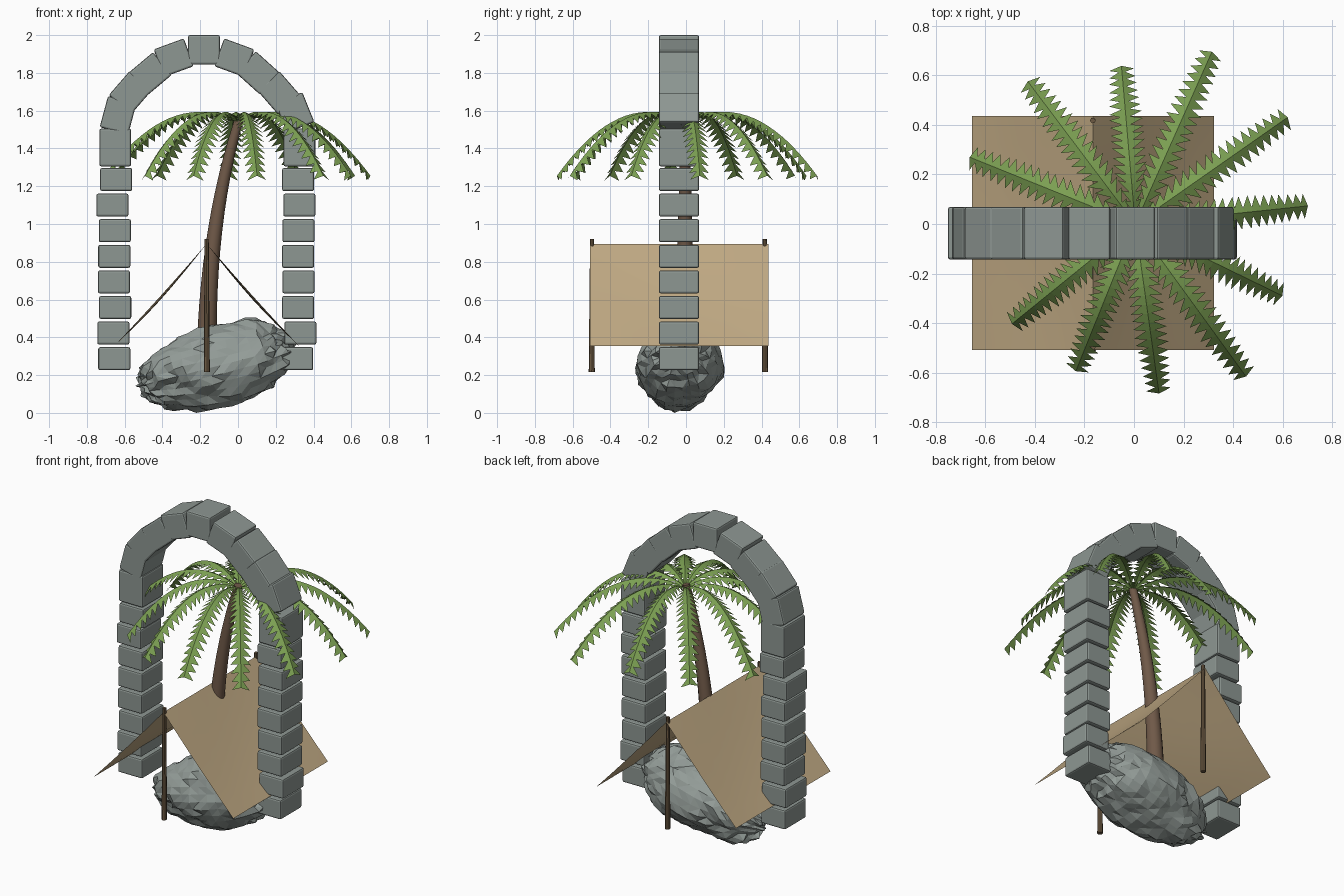
import bpy, bmesh, math, random
from mathutils import Vector, Matrix, noise

random.seed(4)
cube = bpy.data.objects.get("Cube")
if cube:
    bpy.data.objects.remove(cube, do_unlink=True)


def material(name, rgb):
    m = bpy.data.materials.new(name)
    m.use_nodes = True
    m.diffuse_color = (*rgb, 1)
    m.node_tree.nodes["Principled BSDF"].inputs["Base Color"].default_value = (*rgb, 1)
    return m


STONE = material("grey stone", (0.27, 0.31, 0.29))
ROCK = material("rock grey", (0.29, 0.33, 0.31))
LEAF = material("palm green", (0.20, 0.35, 0.085))
BARK = material("bark brown", (0.16, 0.10, 0.065))
POLE = material("pole brown", (0.15, 0.10, 0.055))
CLOTH = material("tan canvas", (0.53, 0.40, 0.23))


def finish(bm, name, mat, smooth=False):
    mesh = bpy.data.meshes.new(name)
    bm.to_mesh(mesh)
    bm.free()
    mesh.materials.append(mat)
    for p in mesh.polygons:
        p.use_smooth = smooth
    ob = bpy.data.objects.new(name, mesh)
    bpy.context.scene.collection.objects.link(ob)
    return ob


def block(name, x, z, w, h, tilt=0):
    # One bevelled stone, turned about the depth axis
    bm = bmesh.new()
    bmesh.ops.create_cube(bm, size=1, matrix=Matrix.Diagonal((w, 0.213, h, 1)))
    bmesh.ops.bevel(bm, geom=bm.edges[:], offset=0.01, segments=2, affect='EDGES', profile=0.5)
    ob = finish(bm, name, STONE)
    ob.location = (x, -0.037, z)
    ob.rotation_euler.y = math.radians(tilt)


def tube(name, path, radii, sides, mat):
    # Tapered tube along a path, capped at both ends
    bm = bmesh.new()
    rings = []
    for i, p in enumerate(path):
        d = path[min(i + 1, len(path) - 1)] - path[max(i - 1, 0)]
        q = Vector((0, 0, 1)).rotation_difference(d)
        ring = []
        for k in range(sides):
            a = math.tau * k / sides
            ring.append(bm.verts.new(p + q @ Vector((math.cos(a), math.sin(a), 0)) * radii[i]))
        rings.append(ring)
    for a, b in zip(rings, rings[1:]):
        for k in range(sides):
            n = (k + 1) % sides
            bm.faces.new((a[k], a[n], b[n], b[k]))
    bm.faces.new(rings[0][::-1])
    bm.faces.new(rings[-1])
    ob = finish(bm, name, mat, True)
    bpy.context.view_layer.objects.active = ob
    ob.select_set(True)
    bpy.ops.object.shade_smooth_by_angle(angle=math.radians(40))
    ob.select_set(False)


# Columns of slightly shifted stones, with a taller stone on top
shifts = {"right": (-0.655, [0, -0.005, 0.005, -0.002, 0, 0.003, -0.01, 0.01]),
          "left": (0.32, [-0.007, 0.01, -0.002, 0, -0.002, 0, 0.005, -0.002])}
for side, (cx, offs) in shifts.items():
    for i, dx in enumerate(offs):
        block(f"{side}_column_stone_{i + 1}", cx + dx, 0.287 + 0.1355 * i, 0.17, 0.122)
    block(f"{side}_column_cap", cx + 0.005, 1.405, 0.168, 0.2)

# Arch stones: x, z, tilt
arch = [(-0.635, 1.575, -75), (-0.57, 1.695, -49), (-0.465, 1.795, -40), (-0.34, 1.88, -20),
        (-0.18, 1.922, 0), (-0.02, 1.88, 20), (0.105, 1.80, 42), (0.215, 1.695, 49), (0.30, 1.59, 68)]
for i, (x, z, tilt) in enumerate(arch):
    block(f"arch_stone_{i + 1}", x, z, 0.17, 0.156, tilt)

# Boulder: tilted lumpy ellipsoid with stepped layers
bm = bmesh.new()
bmesh.ops.create_uvsphere(bm, u_segments=30, v_segments=22, radius=1)
bmesh.ops.rotate(bm, verts=bm.verts, matrix=Matrix.Rotation(math.pi / 2, 3, 'Y'))
for v in bm.verts:
    d = v.co.copy()
    layer = (d.z * 5 + d.x * 1.5 + noise.noise(d * 2)) % 1
    r = 1 + 0.13 * noise.noise(d * 1.6) + 0.07 * noise.noise(d * 6) + 0.07 * (layer - 0.5)
    v.co = Vector((d.x * 0.43 * r, d.y * 0.235 * r, d.z * 0.225 * r))
bmesh.ops.rotate(bm, verts=bm.verts, matrix=Matrix.Rotation(math.radians(-15), 3, 'Y'))
lo = Vector([min(v.co[k] for v in bm.verts) for k in range(3)])
hi = Vector([max(v.co[k] for v in bm.verts) for k in range(3)])
target_lo, target_hi = Vector((-0.545, -0.27, 0)), Vector((0.315, 0.205, 0.505))
for v in bm.verts:
    for k in range(3):
        f = (v.co[k] - lo[k]) / (hi[k] - lo[k])
        v.co[k] = target_lo[k] + f * (target_hi[k] - target_lo[k])
bmesh.ops.triangulate(bm, faces=bm.faces[:])
finish(bm, "boulder", ROCK)

# Palm trunk, curving up to the crown
trunk, thick = [], []
for i in range(13):
    t = i / 12
    trunk.append(Vector((-0.165 + 0.03 * t + 0.14 * t ** 2.3, -0.005, 0.38 + 1.17 * t)))
    thick.append(0.052 - 0.028 * t)
tube("palm_trunk", trunk, thick, 12, BARK)


def frond(name, angle, reach):
    # Drooping rib with folded pairs of pointed leaflets
    bm = bmesh.new()
    pairs = 19
    turn = Matrix.Rotation(math.radians(angle), 3, 'Z')

    def rib(u):
        t = u * (1.15 - 0.15 * u)
        return Vector((reach * t, 0, 1.535 + 0.4 * t - 0.68 * t * t))

    for i in range(pairs):
        u = i / pairs
        a, b = rib(u), rib(min(u + 1.35 / pairs, 1))
        along = (rib(u + 0.02) - rib(u)).normalized()
        down = Vector((along.z, 0, -along.x))
        half = 0.068 * min(1, 0.35 + 3 * u) * (1 - 0.3 * max(0, u - 0.6) / 0.4)
        for s in (-1, 1):
            tip = a + along * (0.055 + 0.01 * random.random()) + Vector((0, s * half, 0)) + down * half * 0.55
            pts = [a, b, tip] if s > 0 else [a, tip, b]
            bm.faces.new([bm.verts.new(turn @ p + Vector((0.005, 0, 0))) for p in pts])
    finish(bm, name, LEAF)


angles = [95, 66, 35, 6, -26, -54, -82, -112, -141, -173, 158, 127]
reaches = [0.66, 0.78, 0.77, 0.72, 0.68, 0.78, 0.71, 0.66, 0.66, 0.74, 0.74, 0.74]
for i, (a, r) in enumerate(zip(angles, reaches)):
    frond(f"palm_frond_{i + 1}", a, r - 0.02)

# Canvas shelter: two slopes meeting at a ridge, sagging in the middle
bm = bmesh.new()
N = 8
grid = []
for i in range(-N, N + 1):
    row = []
    for j in range(N + 1):
        t, w = abs(i) / N, j / N
        sag = 0.02 * math.sin(math.pi * t) * (0.3 + math.sin(math.pi * w))
        row.append(bm.verts.new((-0.166 + 0.488 * i / N, -0.507 + 0.943 * w, 0.895 - 0.54 * t - sag)))
    grid.append(row)
for a, b in zip(grid, grid[1:]):
    for j in range(N):
        bm.faces.new((a[j], b[j], b[j + 1], a[j + 1]))
finish(bm, "canvas_shelter", CLOTH, True).data.set_sharp_from_angle(angle=math.radians(40))

# Shelter poles
for name, foot, top in (("front_pole", -0.499, -0.497), ("back_pole", 0.419, 0.417)):
    tube(name, [Vector((-0.165, foot, 0.217)), Vector((-0.166, top, 0.92))], [0.016, 0.011], 8, POLE)
